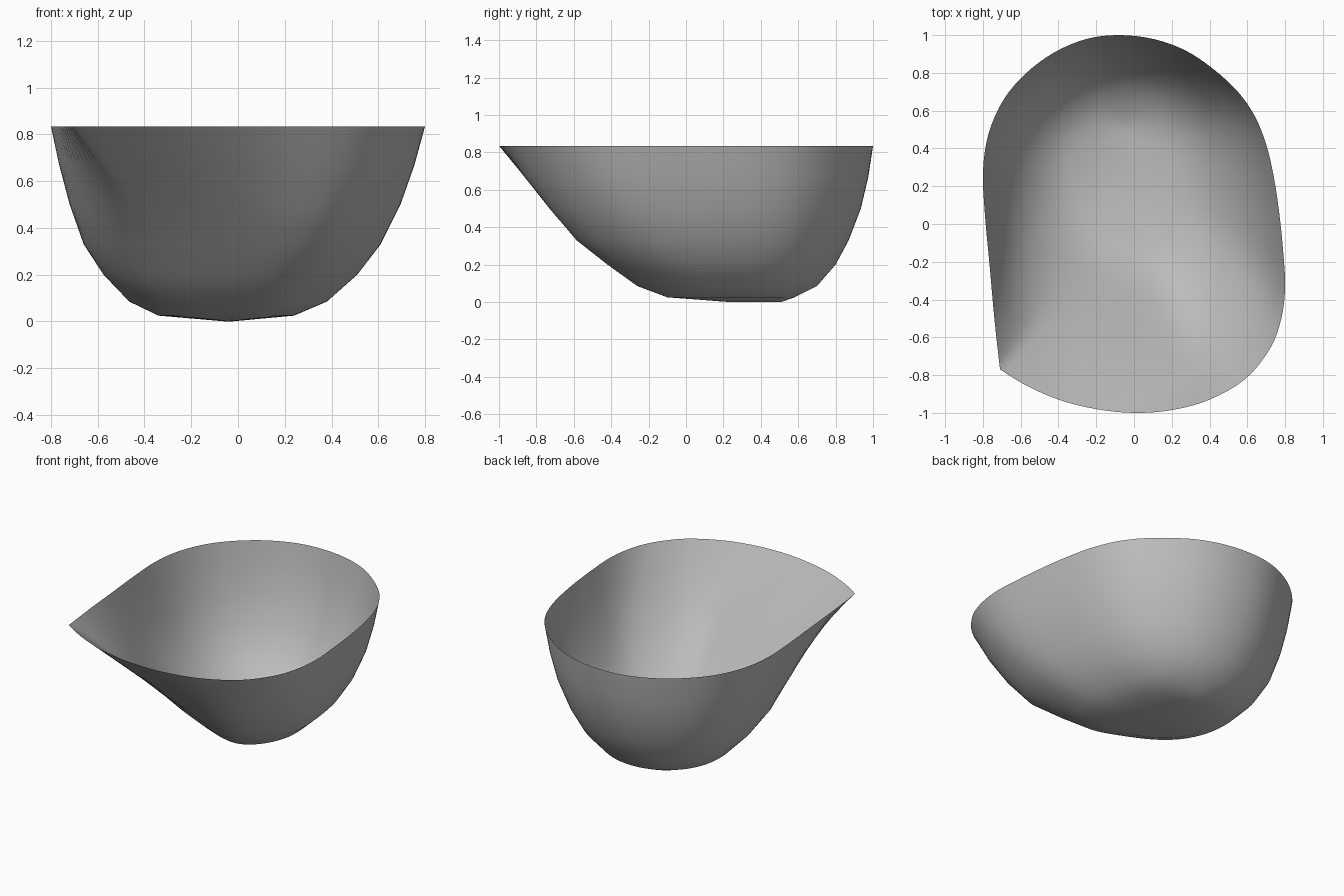
import bpy, bmesh
from mathutils import Vector
from mathutils.geometry import interpolate_bezier

cube = bpy.data.objects.get("Cube")
if cube:
    bpy.data.objects.remove(cube, do_unlink=True)

# Rim outline, counterclockwise, starting and ending at the pointed corner
RIM = [(-.71, -.77), (-.58, -.85), (-.4, -.93), (-.2, -.98), (0, -1), (.2, -.985),
       (.4, -.93), (.59, -.82), (.72, -.66), (.78, -.5), (.8, -.33), (.79, -.15),
       (.77, .05), (.74, .25), (.7, .42), (.64, .57), (.55, .7), (.42, .82),
       (.27, .92), (.1, .98), (-.08, 1), (-.25, .98), (-.42, .91), (-.57, .8),
       (-.69, .66), (-.77, .48), (-.8, .28), (-.79, .05), (-.765, -.22), (-.74, -.5)]

# Lower outline: the same, with the pointed corner cut off along a slant
LOW = [(-.46, -.57), (-.31, -.66), (-.16, -.73), (-.01, -.8), (.14, -.865), (.29, -.92),
       (.44, -.94), (.58, -.85), (.7, -.67)] + RIM[9:28] + [(-.75, -.19), (-.64, -.41)]

# Levels: height, x range, y range, blend to the lower outline, smoothing passes
LEVELS = [(.835, -.8, .8, -1, 1, 0, 0),
          (.67, -.765, .755, -.865, .975, .35, 3),
          (.5, -.72, .695, -.73, .935, .7, 7),
          (.33, -.66, .61, -.585, .87, 1, 14),
          (.2, -.575, .51, -.42, .8, 1, 24),
          (.085, -.465, .38, -.26, .7, 1, 32),
          (.025, -.34, .24, -.1, .58, 1, 40),
          (0, -.05, -.03, .23, .51, 1, 40)]


def smooth_outline(points, steps=4):
    """Curve through the points, leaving a sharp corner at the first one."""
    pts = [Vector(p) for p in points] + [Vector(points[0])]
    last = len(pts) - 1
    slope = [(pts[min(i + 1, last)] - pts[max(i - 1, 0)]) / 6 for i in range(last + 1)]
    out = []
    for i in range(last):
        out += interpolate_bezier(pts[i], pts[i] + slope[i], pts[i + 1] - slope[i + 1],
                                  pts[i + 1], steps + 1)[:-1]
    return [Vector((p[0], p[1])) for p in out]


def relax(loop):
    n = len(loop)
    return [loop[i] / 2 + (loop[i - 1] + loop[(i + 1) % n]) / 4 for i in range(n)]


def fit(values, low, high):
    a, b = min(values), max(values)
    return [low + (v - a) / (b - a) * (high - low) for v in values]


# Bowl: rings shrink and round off toward a short ridge at the bottom
bm = bmesh.new()
rim, low = smooth_outline(RIM), smooth_outline(LOW)
rings = []
for z, x0, x1, y0, y1, blend, passes in LEVELS:
    loop = [a.lerp(b, blend) for a, b in zip(rim, low)]
    for _ in range(passes):
        loop = relax(loop)
    xs = fit([p.x for p in loop], x0, x1)
    ys = fit([p.y for p in loop], y0, y1)
    rings.append([bm.verts.new((x, y, z)) for x, y in zip(xs, ys)])
for upper, lower in zip(rings, rings[1:]):
    for i in range(len(upper)):
        bm.faces.new((upper[i - 1], lower[i - 1], lower[i], upper[i]))
bm.faces.new(rings[-1])
bmesh.ops.recalc_face_normals(bm, faces=bm.faces)
for face in bm.faces:
    face.smooth = True

mesh = bpy.data.meshes.new("bowl")
bm.to_mesh(mesh)
bm.free()
bowl = bpy.data.objects.new("bowl", mesh)
bpy.context.collection.objects.link(bowl)

# Plain grey surface
grey = bpy.data.materials.new("plain grey")
grey.use_nodes = True
grey.diffuse_color = (.5, .5, .5, 1)
grey.node_tree.nodes["Principled BSDF"].inputs["Base Color"].default_value = (.5, .5, .5, 1)
mesh.materials.append(grey)
